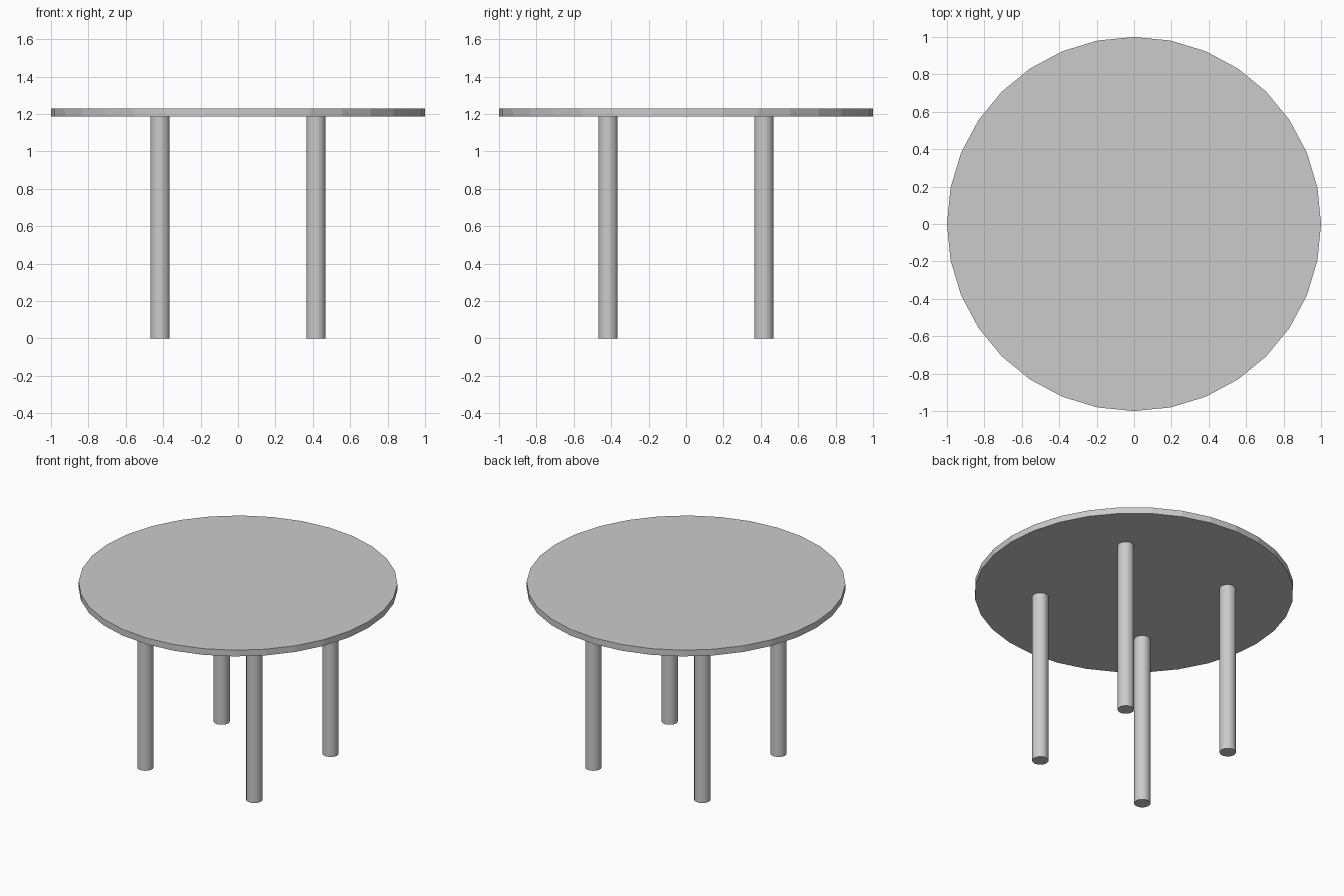
import bpy

if "Cube" in bpy.data.objects:
    bpy.data.objects.remove(bpy.data.objects["Cube"])

TOP_Z, UNDERSIDE_Z = 1.229, 1.186
LEG_OFFSET, LEG_RADIUS = 0.417, 0.051


def cylinder(name, radius, z0, z1, x=0, y=0):
    bpy.ops.mesh.primitive_cylinder_add(
        vertices=32, radius=radius, depth=z1 - z0, location=(x, y, (z0 + z1) / 2))
    obj = bpy.context.object
    obj.name = name
    return obj


# Round table top
cylinder("table_top", 1.0, UNDERSIDE_Z, TOP_Z)

# Four straight legs
for side, x in (("left", -LEG_OFFSET), ("right", LEG_OFFSET)):
    for end, y in (("front", -LEG_OFFSET), ("back", LEG_OFFSET)):
        cylinder(f"{end}_{side}_leg", LEG_RADIUS, 0, UNDERSIDE_Z, x, y)
